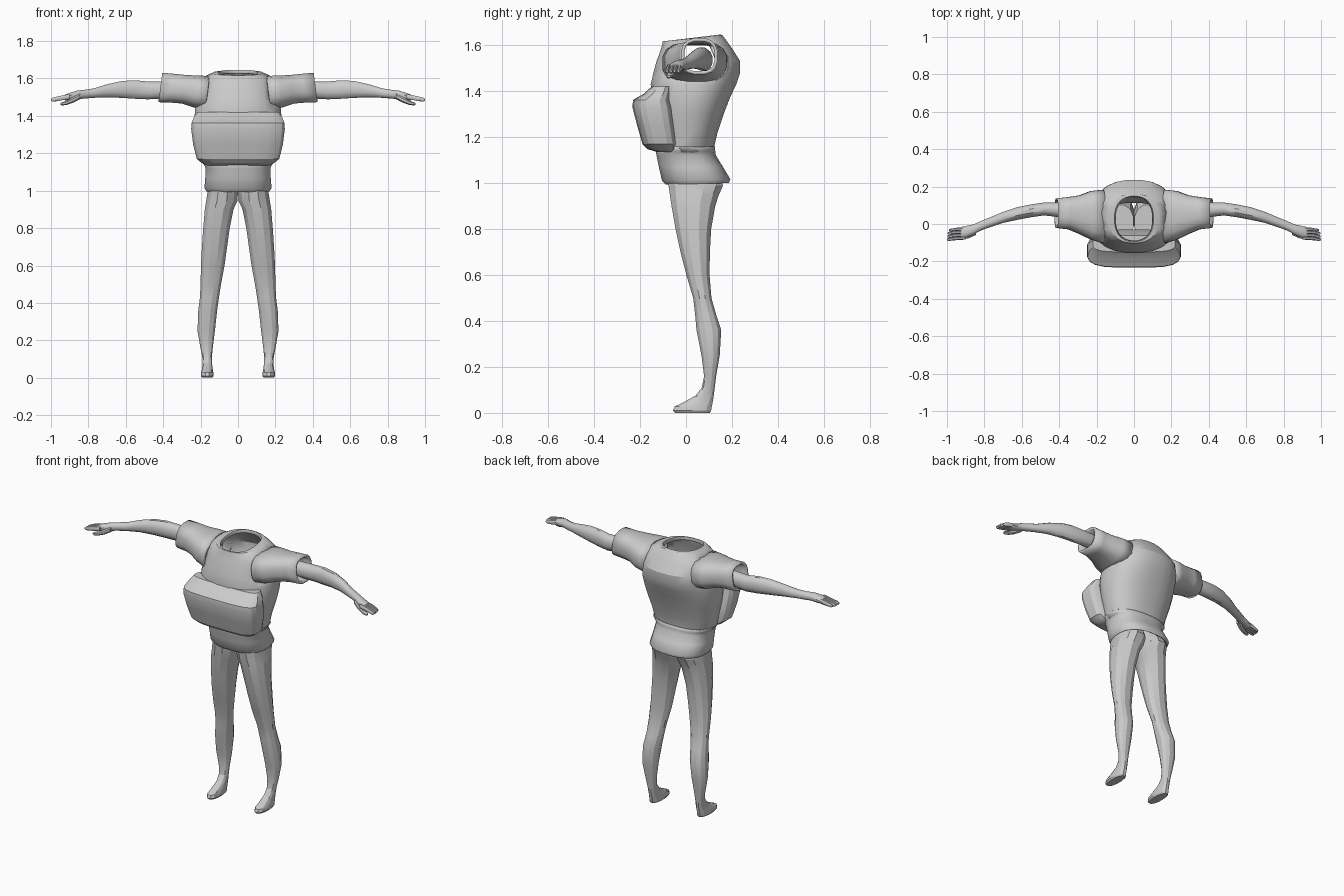
import bpy, bmesh, math
from mathutils import Vector


def ring_points(lo, hi, n, p):
    """Superellipse filling the 2D box lo..hi (p=1 is a plain ellipse)."""
    pts = []
    for i in range(n):
        t = 2 * math.pi * (i + 0.5) / n
        c, s = math.cos(t), math.sin(t)
        u = math.copysign(abs(c) ** p, c)
        v = math.copysign(abs(s) ** p, s)
        pts.append(((lo[0] + hi[0]) / 2 + u * (hi[0] - lo[0]) / 2,
                    (lo[1] + hi[1]) / 2 + v * (hi[1] - lo[1]) / 2))
    return pts


def loft(name, rings, axis='z', n=16, p=0.85, caps=True, tilt=0.0, mirror=False,
         thick=0.0, subsurf=0, angle=25, hole=None):
    """Skin rings (pos, a0, a1, b0, b1) along an axis; optional 6th value tilts the ring."""
    bm = bmesh.new()
    loops = []
    for r in rings:
        pos, a0, a1, b0, b1 = r[:5]
        k = r[5] if len(r) > 5 else tilt
        loop = []
        for a, b in ring_points((a0, b0), (a1, b1), n, p):
            w = pos + k * (b - (b0 + b1) / 2)
            loop.append(bm.verts.new((a, b, w) if axis == 'z' else (w, a, b)))
        loops.append(loop)
    for la, lb in zip(loops, loops[1:]):
        for i in range(n):
            j = (i + 1) % n
            bm.faces.new((la[i], la[j], lb[j], lb[i]))
    if caps:
        bm.faces.new(loops[0])
        bm.faces.new(loops[-1])
    bmesh.ops.recalc_face_normals(bm, faces=bm.faces)
    if hole:
        gone = [f for f in bm.faces if hole(f.calc_center_median())]
        bmesh.ops.delete(bm, geom=gone, context='FACES')
    me = bpy.data.meshes.new(name)
    bm.to_mesh(me)
    bm.free()
    ob = bpy.data.objects.new(name, me)
    bpy.context.collection.objects.link(ob)
    if thick:
        m = ob.modifiers.new("thickness", 'SOLIDIFY')
        m.thickness = thick
        m.offset = -1
    if subsurf:
        m = ob.modifiers.new("smooth", 'SUBSURF')
        m.levels = m.render_levels = subsurf
    if mirror:
        ob.modifiers.new("mirror", 'MIRROR')
    bpy.ops.object.select_all(action='DESELECT')
    ob.select_set(True)
    bpy.context.view_layer.objects.active = ob
    bpy.ops.object.shade_smooth_by_angle(angle=math.radians(angle))
    return ob


def sym(z, rx, yf, yb, *k):
    return (z, -rx, rx, yf, yb, *k)


# Shirt body: open at waist and neck, with armholes left open
loft("shirt_body", [
    sym(1.12, .170, -.110, .122), sym(1.15, .193, -.120, .122),
    sym(1.22, .205, -.130, .138), sym(1.30, .225, -.140, .165),
    sym(1.37, .235, -.150, .192), sym(1.43, .232, -.155, .220),
    sym(1.48, .222, -.143, .237), sym(1.53, .215, -.130, .237),
    sym(1.575, .205, -.115, .205, .04), sym(1.612, .175, -.105, .175, .08),
    sym(1.63, .135, -.102, .16, .10), sym(1.632, .105, -.095, .15, .12),
    sym(1.615, .098, -.088, .142, .12)],
    n=24, caps=False, thick=0.008,
    hole=lambda c: abs(c.x) > .17 and 1.47 < c.z < 1.61 and -.07 < c.y < .12)

# Pronounced chest fold across the front
loft("front_bulge", [
    sym(1.135, .165, -.125, -.03), sym(1.148, .195, -.168, -.03),
    sym(1.17, .222, -.190, -.03), sym(1.25, .242, -.213, -.04),
    sym(1.33, .252, -.234, -.05), sym(1.362, .250, -.231, -.06),
    sym(1.388, .240, -.185, -.06), sym(1.42, .220, -.150, -.06)],
    n=20, p=0.55)

# Wide hem band
loft("shirt_hem", [
    sym(1.02, .155, -.08, .165, .02), sym(1.003, .168, -.09, .185, .02),
    sym(1.015, .175, -.10, .188, .01), sym(1.07, .170, -.113, .155),
    sym(1.12, .168, -.123, .125), sym(1.14, .176, -.127, .122),
    sym(1.16, .192, -.115, .122)],
    n=24, p=0.8, caps=False, thick=0.006, angle=50)

# Short sleeves with turned-in cuffs
loft("sleeve", [
    (.165, -.105, .185, 1.43, 1.615), (.23, -.085, .178, 1.445, 1.617),
    (.29, -.055, .155, 1.465, 1.62), (.35, -.03, .145, 1.47, 1.626),
    (.415, -.022, .138, 1.472, 1.632)],
    axis='x', n=16, p=0.75, caps=False, tilt=-.13, thick=0.014, mirror=True, angle=50)

# Arms
loft("arm", [
    (.26, .03, .11, 1.505, 1.585), (.40, .035, .115, 1.492, 1.585),
    (.48, .045, .116, 1.487, 1.585), (.55, .035, .106, 1.490, 1.592),
    (.62, .022, .092, 1.495, 1.588), (.70, .005, .066, 1.498, 1.57),
    (.77, -.018, .036, 1.496, 1.548), (.82, -.036, .016, 1.492, 1.540),
    (.86, -.058, -.002, 1.488, 1.536), (.90, -.075, -.010, 1.482, 1.524),
    (.925, -.080, -.015, 1.482, 1.514)],
    axis='x', n=12, p=0.9, mirror=True, angle=35)

# Four fingers side by side, and a lowered thumb
for i in range(4):
    y = -.075 + i * .0165
    tip = (1.0, .998, .998, .99)[i]
    loft(f"finger_{i + 1}", [
        (.90, y - .009, y + .009, 1.490, 1.518),
        (.95, y - .012, y + .006, 1.481, 1.508),
        (tip - .01, y - .016, y + .001, 1.476, 1.498),
        (tip, y - .012, y - .003, 1.480, 1.492)],
        axis='x', n=8, mirror=True, angle=40)
loft("thumb", [
    (.845, -.060, -.022, 1.488, 1.520), (.88, -.076, -.042, 1.470, 1.502),
    (.915, -.084, -.056, 1.458, 1.482), (.94, -.086, -.064, 1.455, 1.474),
    (.948, -.082, -.068, 1.459, 1.469)],
    axis='x', n=8, mirror=True, angle=40)

# Legs with feet, meeting at the crotch
loft("leg", [
    (1.10, 0, .150, -.085, .105), (1.03, -.002, .160, -.083, .15),
    (.99, -.002, .166, -.080, .165), (.945, .0, .173, -.073, .145),
    (.90, .022, .180, -.066, .130), (.80, .042, .188, -.048, .112),
    (.70, .056, .195, -.026, .106), (.60, .070, .200, .000, .104),
    (.50, .089, .202, .030, .112), (.43, .100, .205, .038, .132),
    (.36, .110, .214, .044, .155), (.25, .122, .218, .066, .148),
    (.16, .134, .202, .078, .132), (.11, .139, .192, .068, .126),
    (.075, .138, .190, .040, .122), (.045, .134, .194, -.015, .118),
    (.028, .131, .198, -.052, .115), (.010, .130, .199, -.060, .112),
    (.0, .136, .193, -.050, .106)],
    n=12, p=0.9, mirror=True, angle=22)
